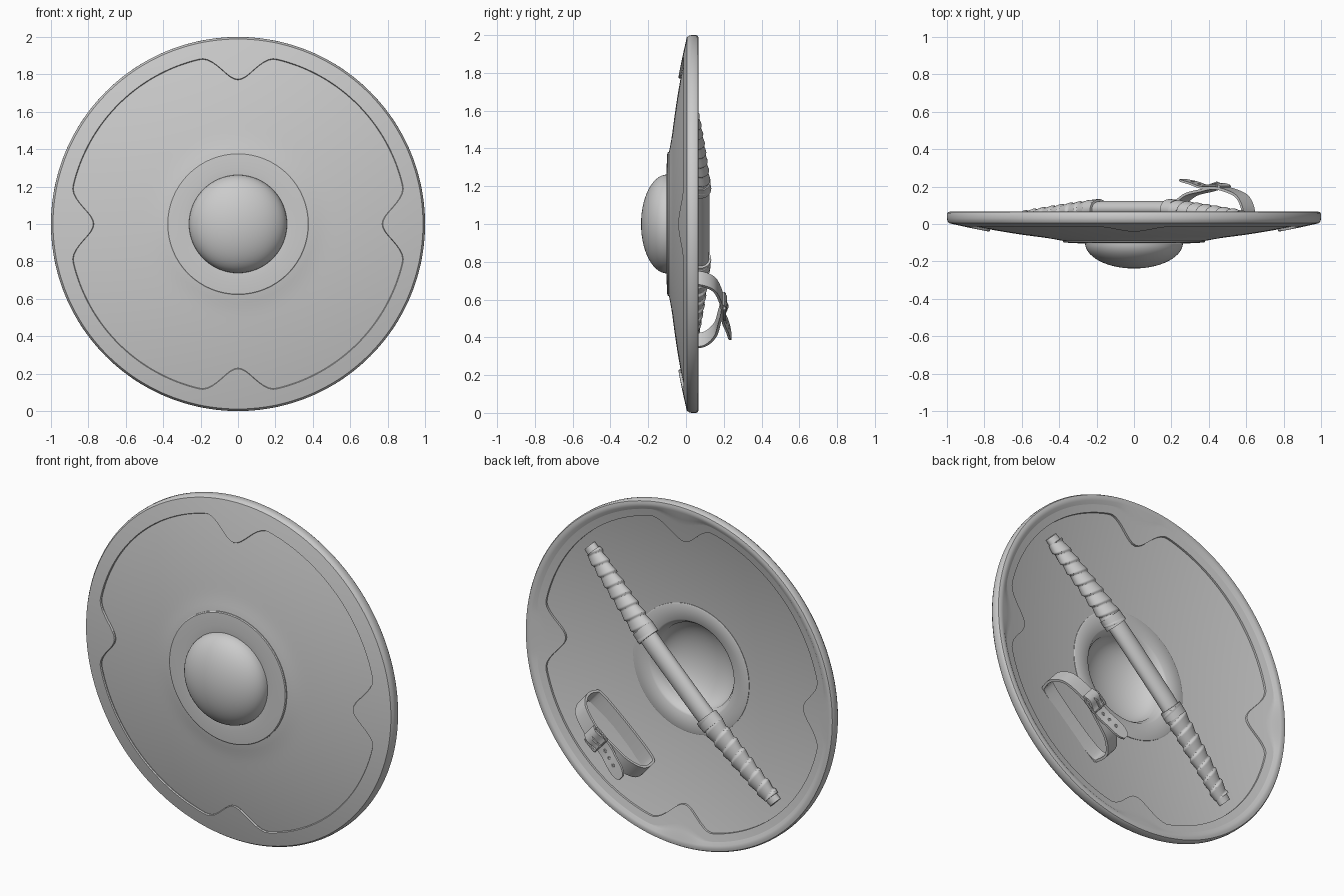
import bpy, bmesh
from math import sin, cos, pi, exp, radians
from mathutils import Vector

if "Cube" in bpy.data.objects:
    bpy.data.objects.remove(bpy.data.objects["Cube"])

TAU = 2 * pi


def loft(name, rings, closed=False, angle=35):
    """Bridge a list of equal point rings into a solid; closed joins last to first."""
    bm = bmesh.new()
    vs = [[bm.verts.new(p) for p in ring] for ring in rings]
    n, m = len(vs), len(vs[0])
    for i in range(n if closed else n - 1):
        a, b = vs[i], vs[(i + 1) % n]
        for j in range(m):
            k = (j + 1) % m
            bm.faces.new((a[j], a[k], b[k], b[j]))
    if not closed:
        bm.faces.new(vs[0])
        bm.faces.new(vs[-1])
    bmesh.ops.remove_doubles(bm, verts=bm.verts, dist=1e-5)
    bmesh.ops.recalc_face_normals(bm, faces=bm.faces)
    me = bpy.data.meshes.new(name)
    bm.to_mesh(me)
    bm.free()
    me.shade_smooth()
    me.set_sharp_from_angle(angle=radians(angle))
    ob = bpy.data.objects.new(name, me)
    bpy.context.collection.objects.link(ob)
    return ob


def lathe(name, profile, segs=128):
    """Spin an (r, y) profile, given as a function of the angle, about the shield axis."""
    rings = []
    for i in range(segs):
        t = TAU * i / segs
        rings.append([(r * sin(t), y, 1 + r * cos(t)) for r, y in profile(t)])
    return loft(name, rings, closed=True)


def smooth(pts, closed=False, steps=6):
    """Catmull-Rom smoothing of a short 2D path."""
    pts = [Vector(p) for p in pts]
    n, out = len(pts), []
    get = (lambda i: pts[i % n]) if closed else (lambda i: pts[max(0, min(n - 1, i))])
    for i in range(n if closed else n - 1):
        a, b, c, d = (get(i + k) for k in (-1, 0, 1, 2))
        for s in range(steps):
            t = s / steps
            out.append(0.5 * (2 * b + (c - a) * t + (2 * a - 5 * b + 4 * c - d) * t * t
                              + (3 * b - a - 3 * c + d) * t ** 3))
    return out if closed else out + [pts[-1]]


def frame(deg, cx, cz):
    """Map (along, across, y) on the shield back into world space."""
    c, s = cos(radians(deg)), sin(radians(deg))
    return lambda u, w, y: Vector((cx + u * c + w * s, y, cz + u * s - w * c))


def front(r):
    return -0.1 + 0.12 * r * r - 0.008 * exp(-((r - 0.36) / 0.07) ** 2)


def back(r):
    return -0.067 + 0.12 * r * r


# Dished board
rs = [0.27 + 0.70 * i / 24 for i in range(25)]
lathe("board", lambda t: [(r, front(r)) for r in rs] + [(r, back(r)) for r in reversed(rs)])


# Rim with four pointed lobes on its inner edge
def rim_profile(t):
    a = abs((t + pi / 4) % (pi / 2) - pi / 4)
    lobe = 0.5 + 0.5 * cos(pi * min(1, a / radians(13)))
    ri = 0.902 - 0.132 * lobe
    line = [ri + (0.985 - ri) * k / 6 for k in range(7)]
    return ([(ri + 0.004, front(ri) + 0.01), (ri, front(ri) - 0.006)]
            + [(r + 0.004, front(r) - 0.012) for r in line]
            + [(0.998, 0.018), (1, 0.03), (1, 0.055), (0.994, 0.064), (0.98, 0.067), (0.962, 0.065)]
            + [(min(r, 0.945), back(min(r, 0.945)) + 0.012) for r in reversed(line[:5])]
            + [(ri, back(ri) - 0.01)])


lathe("rim", rim_profile, 240)

# Hollow domed boss with a flange on both faces
dome = [(0.262 * cos(pi / 2 * k / 14), -0.1 - 0.138 * sin(pi / 2 * k / 14)) for k in range(15)]
hollow = [(0.25 * sin(pi / 2 * k / 14), -0.09 - 0.132 * cos(pi / 2 * k / 14)) for k in range(15)]
boss = ([(0.38, -0.07), (0.38, -0.095), (0.375, -0.099), (0.3, -0.103)] + dome + hollow
        + [(0.27, -0.058), (0.28, -0.052), (0.37, -0.044), (0.376, -0.047), (0.376, -0.06)])
lathe("boss", lambda t: boss)

# Grip bar, bending down to the board at both ends
grip = frame(44.5, 0, 1)


def grip_y(u):
    k = max(0, abs(u) - 0.2) / 0.63
    return 0.08 - 0.048 * k ** 1.3


def grip_tube(name, us, radius, segs=32):
    loft(name, [[grip(u, 1.25 * radius(u, j / segs) * cos(TAU * j / segs),
                      grip_y(u) + radius(u, j / segs) * sin(TAU * j / segs))
                 for j in range(segs)] for u in us])


grip_tube("grip_bar", [-0.845 + 1.69 * i / 60 for i in range(61)],
          lambda u, f: 0.044 - 0.014 * max(0, abs(u) - 0.25) / 0.6)


# Spiral leather wraps, stepped like overlapping turns and tapering outward
def wrap_radius(u, f):
    k = (abs(u) - 0.27) / 0.54
    turn = (abs(u) / 0.068 + f) % 1
    return 0.049 - 0.016 * k + 0.010 * (1 - turn) * min(1, turn * 6)


for side, label in ((1, "upper"), (-1, "lower")):
    grip_tube(label + "_grip_wrap", [side * (0.27 + 0.54 * i / 110) for i in range(111)], wrap_radius)
    # Collar band closing the inner end of the wrap
    grip_tube(label + "_wrap_collar", [side * (0.262 + 0.06 * i / 4) for i in range(5)],
              lambda u, f: 0.055)

# Arm strap
arm = frame(41, 0.42, 0.545)


def ribbon(name, path, width, thick=0.014, closed=False):
    rings, n = [], len(path)
    for i, p in enumerate(path):
        a = path[(i - 1) % n] if closed else path[max(0, i - 1)]
        b = path[(i + 1) % n] if closed else path[min(n - 1, i + 1)]
        d = (b - a).normalized()
        nrm = Vector((-d.y, d.x)) * thick / 2
        h = width(i / (n - 1)) / 2
        rings.append([arm(*(p.x + s * nrm.x, w, p.y + s * nrm.y))
                      for s, w in ((1, -h), (1, h), (-1, h), (-1, -h))])
    return loft(name, rings, closed)


loop = smooth([(-0.21, -0.012), (-0.245, 0.03), (-0.235, 0.10), (-0.16, 0.155), (-0.05, 0.178),
               (0.04, 0.192), (0.13, 0.178), (0.21, 0.145), (0.25, 0.08), (0.245, 0.02),
               (0.21, -0.012), (0, -0.022)], closed=True)
ribbon("arm_strap", loop, lambda t: 0.095, closed=True)

# Loose strap tail with a pointed end
tail = smooth([(0.09, 0.197), (0.05, 0.212), (0.0, 0.195), (-0.06, 0.198), (-0.13, 0.218), (-0.22, 0.236)])
ribbon("strap_tail", tail, lambda t: 0.09 if t < 0.85 else 0.09 - 0.055 * ((t - 0.85) / 0.15) ** 2, 0.012)


# Closed wire loops for the buckle frame and the eyelets
def wire(name, pts, radius, segs=8):
    n, mid = len(pts), sum(pts, Vector()) / len(pts)
    rings = []
    for p in pts:
        out = (p - mid).normalized()
        rings.append([p + radius * (cos(TAU * j / segs) * out + Vector((0, sin(TAU * j / segs), 0)))
                      for j in range(segs)])
    return loft(name, rings, closed=True)


corners = [(-0.015, -0.056), (0, -0.06), (0.055, -0.06), (0.07, -0.056),
           (0.07, 0.056), (0.055, 0.06), (0, 0.06), (-0.015, 0.056)]
wire("buckle", [arm(u, w, 0.204) for u, w in corners], 0.007)
ribbon("buckle_prong", [Vector((0.07, 0.21)), Vector((0.03, 0.222)), Vector((-0.02, 0.208))],
       lambda t: 0.01, 0.008)
for i, (u, y) in enumerate(((-0.05, 0.203), (-0.095, 0.214), (-0.14, 0.227))):
    wire(f"eyelet_{i + 1}", [arm(u + 0.008 * cos(TAU * k / 12), 0.008 * sin(TAU * k / 12), y)
                             for k in range(12)], 0.003, 6)
